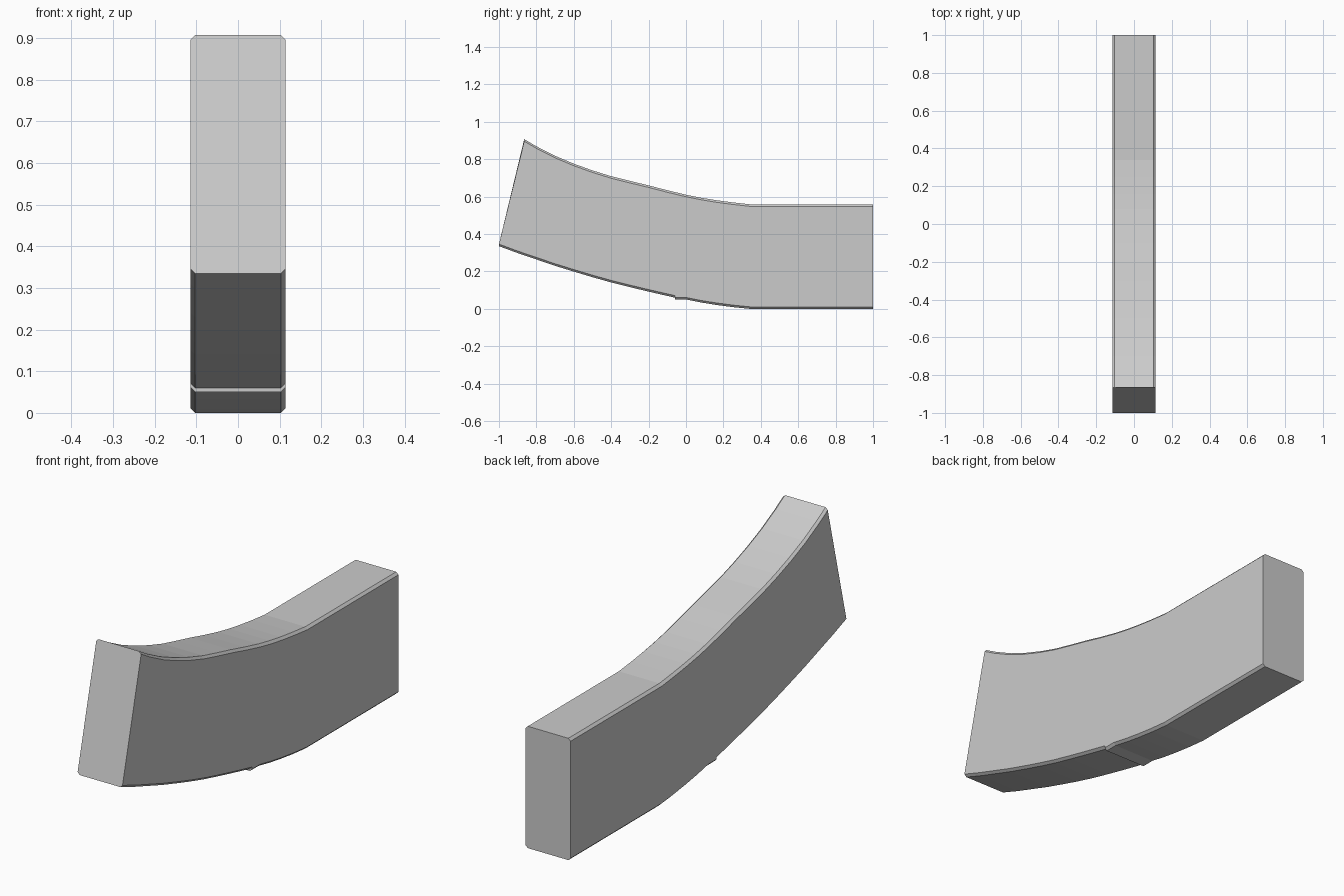
import bpy, bmesh

if "Cube" in bpy.data.objects:
    bpy.data.objects.remove(bpy.data.objects["Cube"])

# Side outline (y, z) of the underside and the upper side, front to back
under = [(-1, .335), (-.9, .298), (-.8, .264), (-.7, .23), (-.6, .199), (-.5, .169),
         (-.4, .141), (-.3, .116), (-.2, .092), (-.1, .069), (-.06, .06), (-.06, .05),
         (0, .05), (.08, .034), (.16, .021), (.25, .009), (.34, 0), (1, 0)]
upper = [(-.865, .907), (-.8, .869), (-.7, .818), (-.6, .776), (-.5, .74), (-.4, .709),
         (-.3, .684), (-.2, .66), (-.1, .634), (0, .61), (.08, .594), (.16, .581),
         (.25, .569), (.34, .559), (1, .559)]
HALF, CH = .114, .011

bm = bmesh.new()


def line(pts, x, dz):
    return [bm.verts.new((x, y, z + dz)) for y, z in pts]


def strip(a, b):
    for i in range(len(a) - 1):
        bm.faces.new((a[i], a[i + 1], b[i + 1], b[i]))


# Long edge loops around the cross-section, with chamfered corners
ul, ur = line(under, -HALF + CH, 0), line(under, HALF - CH, 0)
usl, usr = line(under, -HALF, CH), line(under, HALF, CH)
tsl, tsr = line(upper, -HALF, -CH), line(upper, HALF, -CH)
tl, tr = line(upper, -HALF + CH, 0), line(upper, HALF - CH, 0)
for a, b in ((usl, ul), (ul, ur), (ur, usr), (tsr, tr), (tr, tl), (tl, tsl)):
    strip(a, b)
# Flat sides and end caps
bm.faces.new(usl + tsl[::-1])
bm.faces.new(usr + tsr[::-1])
for i in (0, -1):
    bm.faces.new([l[i] for l in (ul, ur, usr, tsr, tr, tl, tsl, usl)])
bmesh.ops.recalc_face_normals(bm, faces=bm.faces)

mesh = bpy.data.meshes.new("curved_beam")
bm.to_mesh(mesh)
bm.free()
mat = bpy.data.materials.new("light grey")
mat.diffuse_color = (.6, .6, .6, 1)
mat.use_nodes = True
mat.node_tree.nodes["Principled BSDF"].inputs["Base Color"].default_value = mat.diffuse_color
mesh.materials.append(mat)
obj = bpy.data.objects.new("curved_beam", mesh)
bpy.context.collection.objects.link(obj)
